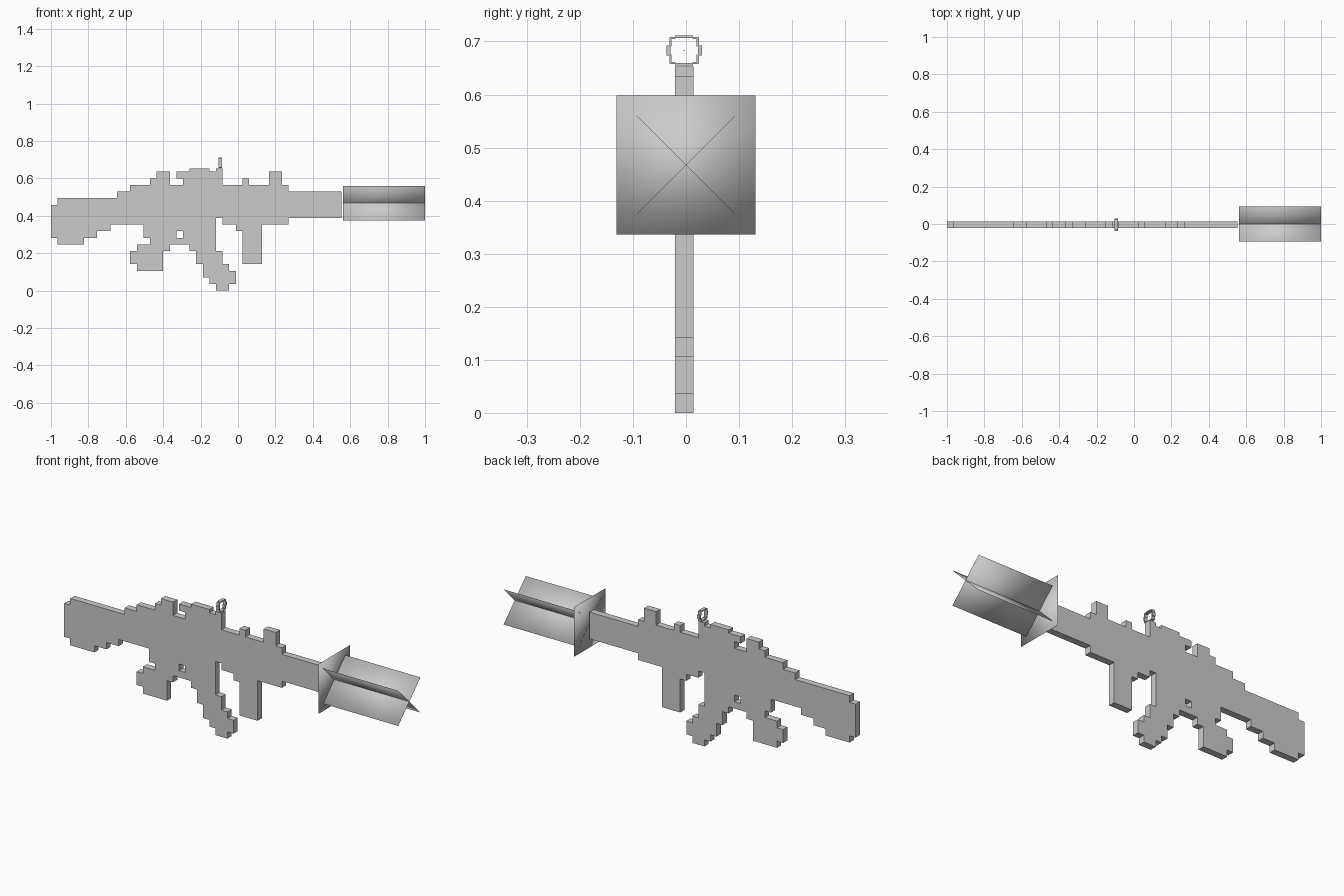
import bpy
import bmesh
from math import radians
from mathutils import Matrix, Vector

PIXEL = 0.0353      # side of one square step of the silhouette
MID_Y = -0.0035     # centre plane of the flat body
FLASH_Z = 0.467     # axis of the muzzle flash

default_cube = bpy.data.objects.get("Cube")
if default_cube:
    bpy.data.objects.remove(default_cube, do_unlink=True)

grey = bpy.data.materials.new("plain grey")
grey.use_nodes = True
colour = (0.6, 0.6, 0.6, 1)
grey.diffuse_color = colour
grey.node_tree.nodes["Principled BSDF"].inputs["Base Color"].default_value = colour


def add_object(name, bm, smooth=False):
    mesh = bpy.data.meshes.new(name)
    bmesh.ops.recalc_face_normals(bm, faces=bm.faces)
    for face in bm.faces:
        face.smooth = smooth
    bm.to_mesh(mesh)
    bm.free()
    mesh.materials.append(grey)
    obj = bpy.data.objects.new(name, mesh)
    bpy.context.collection.objects.link(obj)
    return obj


def add_box(bm, low, high, turn=Matrix()):
    low, high = Vector(low), Vector(high)
    place = Matrix.Translation((low + high) / 2) @ turn
    size = Matrix.Diagonal((*(high - low), 1))
    bmesh.ops.create_cube(bm, size=1, matrix=place @ size)


def cells(rects):
    return {(c, r) for left, right, low, high in rects
            for c in range(left, right) for r in range(low, high)}


# Parts of the stepped silhouette: left, right, low, high in steps
parts = {
    "stock": cells([(0, 1, 8, 13), (1, 5, 7, 14), (5, 7, 8, 14),
                    (7, 9, 9, 14), (9, 10, 10, 14), (10, 12, 10, 15)]),
    "receiver": cells([(12, 25, 10, 16), (25, 26, 11, 16),
                       (26, 28, 10, 16), (28, 29, 9, 16)]),
    "rear_sight": cells([(15, 16, 16, 17), (16, 18, 16, 18)]),
    "top_rail": cells([(19, 20, 17, 18), (20, 26, 16, 18)]),
    "handguard": cells([(29, 36, 10, 16), (29, 30, 16, 17)]),
    "front_sight": cells([(33, 35, 16, 18)]),
    "barrel": cells([(36, 44, 11, 15)]),
    "foregrip": cells([(29, 32, 4, 10)]),
    "trigger_housing": cells([(14, 25, 8, 10), (15, 25, 7, 8)]) - {(19, 8)},
    "rear_grip": cells([(13, 18, 6, 7), (12, 17, 4, 6), (13, 17, 3, 4)]),
    "magazine": cells([(21, 25, 6, 7), (22, 26, 4, 6), (23, 27, 3, 4),
                       (23, 28, 2, 3), (24, 28, 1, 2), (25, 27, 0, 1)]),
}
solid = set().union(*parts.values())


def extrude_cells(name, own):
    """Flat slab of square cells, walled only on the outer silhouette."""
    bm = bmesh.new()
    half = PIXEL / 2

    def vert(c, r, side):
        return bm.verts.new((c * PIXEL - 1, MID_Y + side * half, r * PIXEL))

    for c, r in own:
        corners = [(c, r), (c + 1, r), (c + 1, r + 1), (c, r + 1)]
        for side in (-1, 1):
            bm.faces.new([vert(*p, side) for p in corners])
        beyond = [(c, r - 1), (c + 1, r), (c, r + 1), (c - 1, r)]
        for i, neighbour in enumerate(beyond):
            if neighbour not in solid:
                a, b = corners[i], corners[(i + 1) % 4]
                bm.faces.new([vert(*a, -1), vert(*b, -1), vert(*b, 1), vert(*a, 1)])
    bmesh.ops.remove_doubles(bm, verts=bm.verts, dist=PIXEL / 100)
    add_object(name, bm)


for part_name, part_cells in parts.items():
    extrude_cells(part_name, part_cells)


# Thin caps on the top rail
bm = bmesh.new()
for left, right in ((21, 24), (25, 26)):
    add_box(bm, (left * PIXEL - 1, MID_Y - PIXEL / 2, 18 * PIXEL),
            (right * PIXEL - 1, MID_Y + PIXEL / 2, 18.5 * PIXEL))
add_object("rail_caps", bm)

# Stepped ring sight, one quarter mirrored across both axes
quarter = [(0, 9, 12.5, 15), (8.5, 14, 11.5, 13.5),
           (12.5, 14.5, 4, 13), (13.5, 17.5, 0, 5)]
unit, ring_x, ring_z = 0.0019, -0.095, 0.683
bm = bmesh.new()
for sy in (-1, 1):
    for sz in (-1, 1):
        for y0, y1, z0, z1 in quarter:
            ys = sorted((sy * y0 * unit, sy * y1 * unit))
            zs = sorted((sz * z0 * unit, sz * z1 * unit))
            add_box(bm, (ring_x - 0.009, MID_Y + ys[0], ring_z + zs[0]),
                    (ring_x + 0.009, MID_Y + ys[1], ring_z + zs[1]))
add_object("ring_sight", bm)

bm = bmesh.new()
add_box(bm, (ring_x - unit / 2, MID_Y - unit / 2, ring_z - unit / 2),
        (ring_x + unit / 2, MID_Y + unit / 2, ring_z + unit / 2))
add_object("sight_dot", bm)

# Muzzle flash: two crossed sheets and a square sheet, softly shaded
HALF, THIN = 0.131, 0.0003
for name, angle in (("flash_sheet_rising", 45), ("flash_sheet_falling", -45)):
    bm = bmesh.new()
    add_box(bm, (0.561, -HALF, FLASH_Z - THIN), (1, HALF, FLASH_Z + THIN),
            Matrix.Rotation(radians(angle), 4, "X"))
    add_object(name, bm, smooth=True)

bm = bmesh.new()
add_box(bm, (0.562 - THIN, -HALF, FLASH_Z - HALF),
        (0.562 + THIN, HALF, FLASH_Z + HALF))
add_object("flash_plate", bm, smooth=True)
